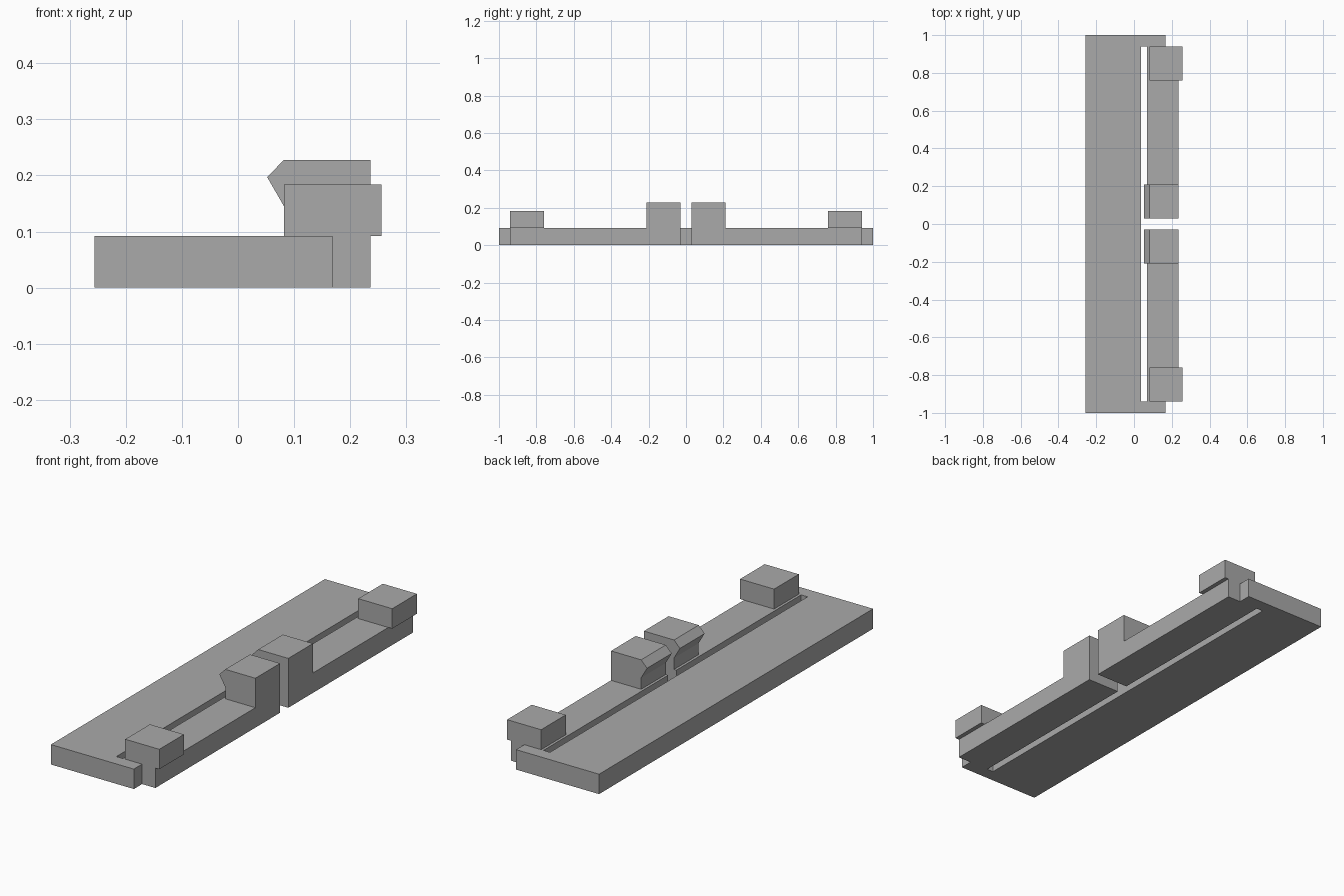
import bpy
import bmesh
from mathutils import Vector

cube = bpy.data.objects.get("Cube")
if cube:
    bpy.data.objects.remove(cube, do_unlink=True)

grey = bpy.data.materials.new("plain grey")
grey.use_nodes = True
colour = (0.40, 0.40, 0.40, 1)
grey.diffuse_color = colour
grey.node_tree.nodes["Principled BSDF"].inputs["Base Color"].default_value = colour

THICK = 0.092                      # plate thickness
OUTER, INNER = 0.94, 0.03          # ends of each spring arm along y
ARM_IN, ARM_OUT = 0.07, 0.236      # sides of each spring arm along x


def prism(name, points, direction):
    """Extrude a closed flat outline along a direction."""
    mesh = bpy.data.meshes.new(name)
    bm = bmesh.new()
    face = bm.faces.new([bm.verts.new(p) for p in points])
    new = bmesh.ops.extrude_face_region(bm, geom=[face])["geom"]
    verts = [v for v in new if isinstance(v, bmesh.types.BMVert)]
    bmesh.ops.translate(bm, verts=verts, vec=Vector(direction))
    bmesh.ops.recalc_face_normals(bm, faces=bm.faces)
    bm.to_mesh(mesh)
    bm.free()
    mesh.materials.append(grey)
    obj = bpy.data.objects.new(name, mesh)
    bpy.context.collection.objects.link(obj)
    return obj


# Base plate with its slot and two spring arms, as one mirrored outline
half = [(-0.256, -1), (0.168, -1), (0.168, -OUTER), (ARM_OUT, -OUTER),
        (ARM_OUT, -INNER), (ARM_IN, -INNER), (ARM_IN, -OUTER), (0.037, -OUTER)]
outline = half + [(x, -y) for x, y in reversed(half)]
prism("base_plate_with_arms", [(x, y, 0) for x, y in outline], (0, 0, THICK))

# Hooked latch cross-section and plain grip block cross-section, in x and z
latch = [(0.082, THICK), (ARM_OUT, THICK), (ARM_OUT, 0.228),
         (0.082, 0.228), (0.052, 0.197), (0.082, 0.145)]
grip = [(0.082, THICK), (0.256, THICK), (0.256, 0.184), (0.082, 0.184)]

for side, sign in (("front", -1), ("back", 1)):
    prism(side + "_latch", [(x, sign * INNER, z) for x, z in latch],
          (0, sign * 0.18, 0))
    prism(side + "_grip_block", [(x, sign * OUTER, z) for x, z in grip],
          (0, -sign * 0.18, 0))
